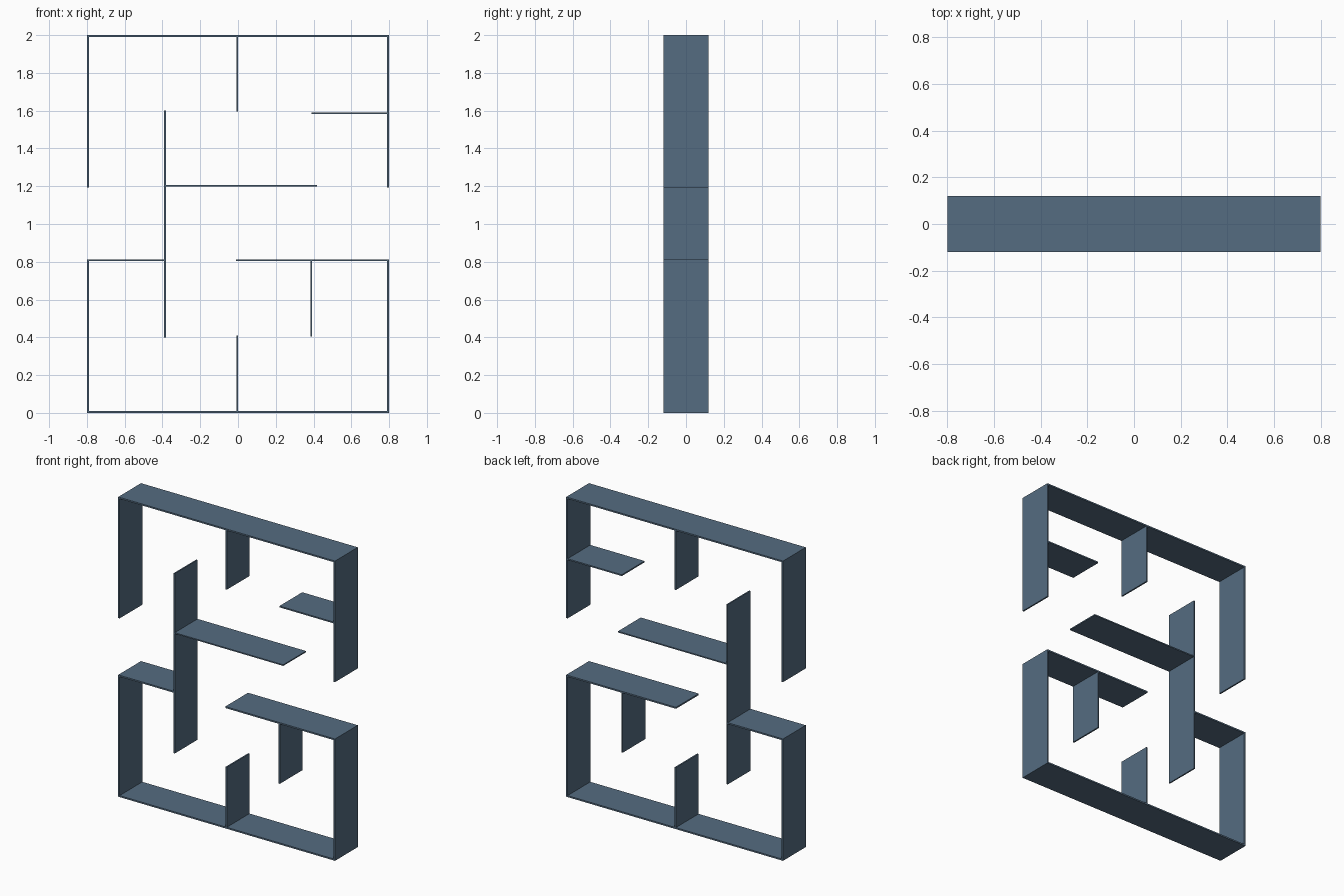
import bpy

if "Cube" in bpy.data.objects:
    bpy.data.objects.remove(bpy.data.objects["Cube"])

DEPTH = 0.24   # shelf depth along y
T = 0.01       # board thickness

mat = bpy.data.materials.new("slate_blue")
mat.diffuse_color = (0.09, 0.15, 0.22, 1)
mat.use_nodes = True
mat.node_tree.nodes["Principled BSDF"].inputs["Base Color"].default_value = mat.diffuse_color


def board(name, x0, x1, z0, z1):
    """Flat board spanning the given front-view rectangle."""
    bpy.ops.mesh.primitive_cube_add(size=1, location=((x0 + x1) / 2, 0, (z0 + z1) / 2))
    ob = bpy.context.object
    ob.name = name
    ob.scale = (x1 - x0, DEPTH, z1 - z0)
    bpy.ops.object.transform_apply(location=False, rotation=False, scale=True)
    ob.data.materials.append(mat)


def shelf(name, x0, x1, z, t=T):
    board(name, x0, x1, z - t / 2, z + t / 2)


def upright(name, x, z0, z1, t=T):
    board(name, x - t / 2, x + t / 2, z0, z1)


# Outer frame, open at mid height on both sides
shelf("top_board", -0.8, 0.8, 2 - T / 2)
shelf("bottom_board", -0.8, 0.8, T / 2)
for side, s in (("left", -1), ("right", 1)):
    x = s * (0.8 - T / 2)
    upright(side + "_upper_wall", x, 1.192, 2 - T)
    upright(side + "_lower_wall", x, T, 0.803)

# Inner shelves
shelf("upper_right_shelf", 0.39, 0.8 - T, 1.586, 0.009)
shelf("middle_shelf", -0.384, 0.418, 1.202, 0.008)
shelf("lower_left_shelf", -0.8, -0.392, 0.808)
shelf("lower_right_shelf", -0.01, 0.8, 0.808)

# Inner uprights
upright("tall_divider", -0.387, 0.4, 1.6, 0.009)
upright("top_divider", -0.004, 1.595, 2 - T)
upright("bottom_divider", -0.004, T, 0.41)
upright("hanging_divider", 0.388, 0.405, 0.803)
